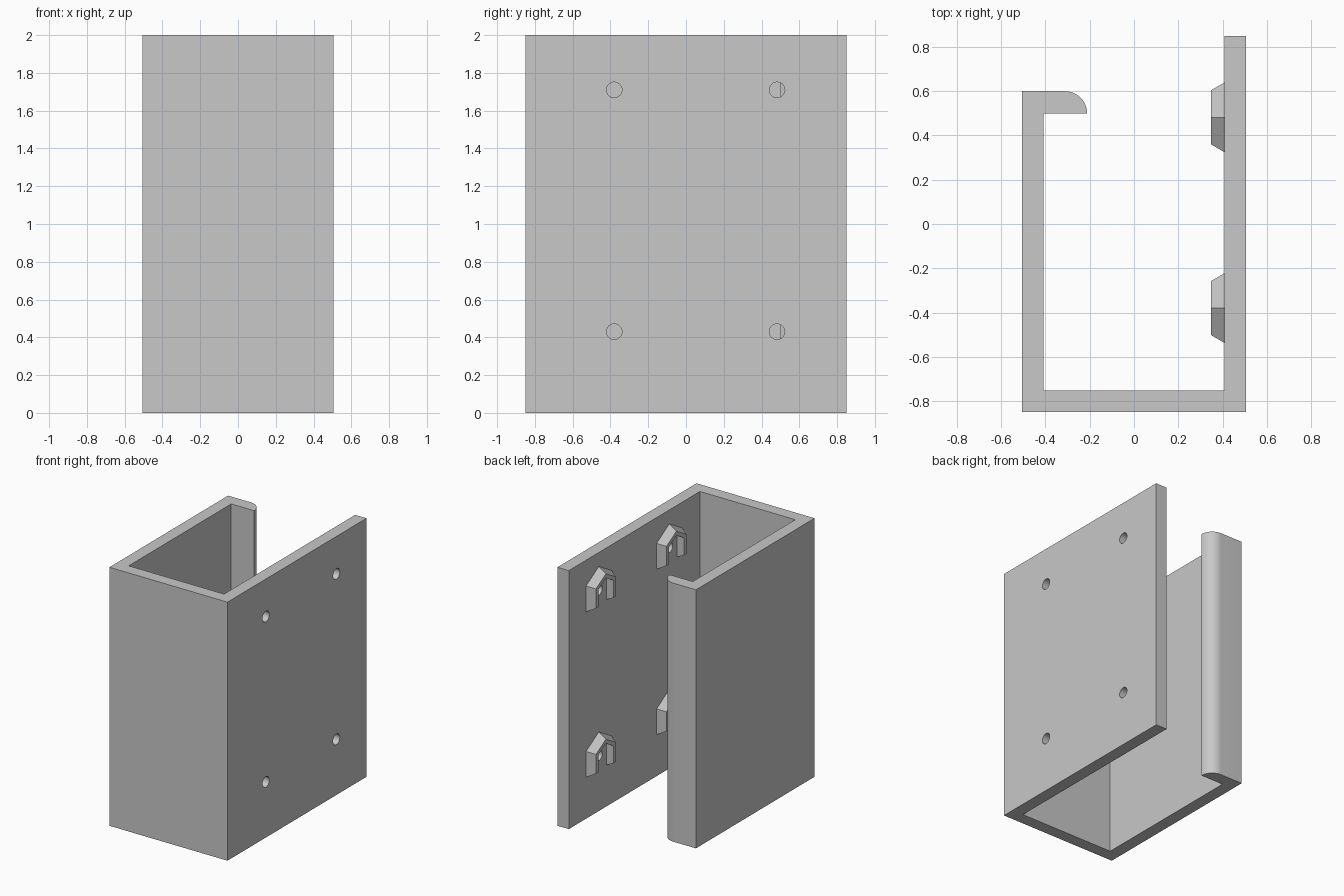
import bpy, bmesh
from math import sin, cos, pi, radians, sqrt

cube = bpy.data.objects.get("Cube")
if cube:
    bpy.data.objects.remove(cube, do_unlink=True)

grey = bpy.data.materials.new("plain grey")
grey.use_nodes = True
grey.diffuse_color = (0.58, 0.58, 0.58, 1)
grey.node_tree.nodes["Principled BSDF"].inputs["Base Color"].default_value = grey.diffuse_color

HEIGHT = 2.0
HALF_X, HALF_Y, WALL = 0.505, 0.85, 0.097
INNER = HALF_X - WALL
HOLES = [(y, z) for y in (-0.38, 0.482) for z in (0.43, 1.71)]


def loft(name, start, end):
    """Solid between two matching outlines."""
    bm = bmesh.new()
    a = [bm.verts.new(p) for p in start]
    b = [bm.verts.new(p) for p in end]
    bm.faces.new(a)
    bm.faces.new(b)
    for i in range(len(a)):
        j = (i + 1) % len(a)
        bm.faces.new((a[i], a[j], b[j], b[i]))
    bmesh.ops.recalc_face_normals(bm, faces=bm.faces)
    mesh = bpy.data.meshes.new(name)
    bm.to_mesh(mesh)
    bm.free()
    obj = bpy.data.objects.new(name, mesh)
    obj.data.materials.append(grey)
    bpy.context.collection.objects.link(obj)
    return obj


def activate(obj):
    bpy.ops.object.select_all(action='DESELECT')
    obj.select_set(True)
    bpy.context.view_layer.objects.active = obj


# Channel bracket: tall mounting wall, front wall, short wall with a rounded lip
lip_y, lip_in, lip_tip, r = 0.6, 0.5, -0.212, 0.1
curve = [(lip_tip - r + r * cos(t), lip_in + r * sin(t))
         for t in (pi / 2 * i / 12 for i in range(13))]
profile = [(-HALF_X, -HALF_Y), (HALF_X, -HALF_Y), (HALF_X, HALF_Y), (INNER, HALF_Y),
           (INNER, WALL - HALF_Y), (-INNER, WALL - HALF_Y), (-INNER, lip_in)]
profile += curve + [(-HALF_X, lip_y)]
bracket = loft("channel_bracket", [(x, y, 0) for x, y in profile],
               [(x, y, HEIGHT) for x, y in profile])

# Screw holes through the mounting wall
for y, z in HOLES:
    bpy.ops.mesh.primitive_cylinder_add(vertices=32, radius=0.041, depth=0.3,
                                        location=(HALF_X - WALL / 2, y, z),
                                        rotation=(0, pi / 2, 0))
    cutter = bpy.context.object
    cutter.name = "hole_cutter"
    cutter.hide_render = True
    activate(bracket)
    mod = bracket.modifiers.new("hole", 'BOOLEAN')
    mod.operation = 'DIFFERENCE'
    mod.solver = 'EXACT'
    mod.object = cutter
    bpy.ops.object.modifier_apply(modifier=mod.name)
    bpy.data.objects.remove(cutter, do_unlink=True)

activate(bracket)
bpy.ops.object.shade_smooth_by_angle(angle=radians(30))


# Nut holders: tapered arches with a hexagonal top, open at the bottom
def house(half, bottom):
    edge = half / sqrt(3)
    return [(-half, bottom), (-half, edge), (0, 2 * edge), (half, edge), (half, bottom)]


def arch(half, bottom, x, y, z):
    outline = house(half, bottom) + house(0.093, bottom)[::-1]
    return [(x, y + u, z + v) for u, v in outline]


for i, (y, z) in enumerate(HOLES):
    loft(f"nut_holder_{i + 1}", arch(0.157, -0.11, INNER, y, z),
         arch(0.122, -0.08, INNER - 0.06, y, z))
